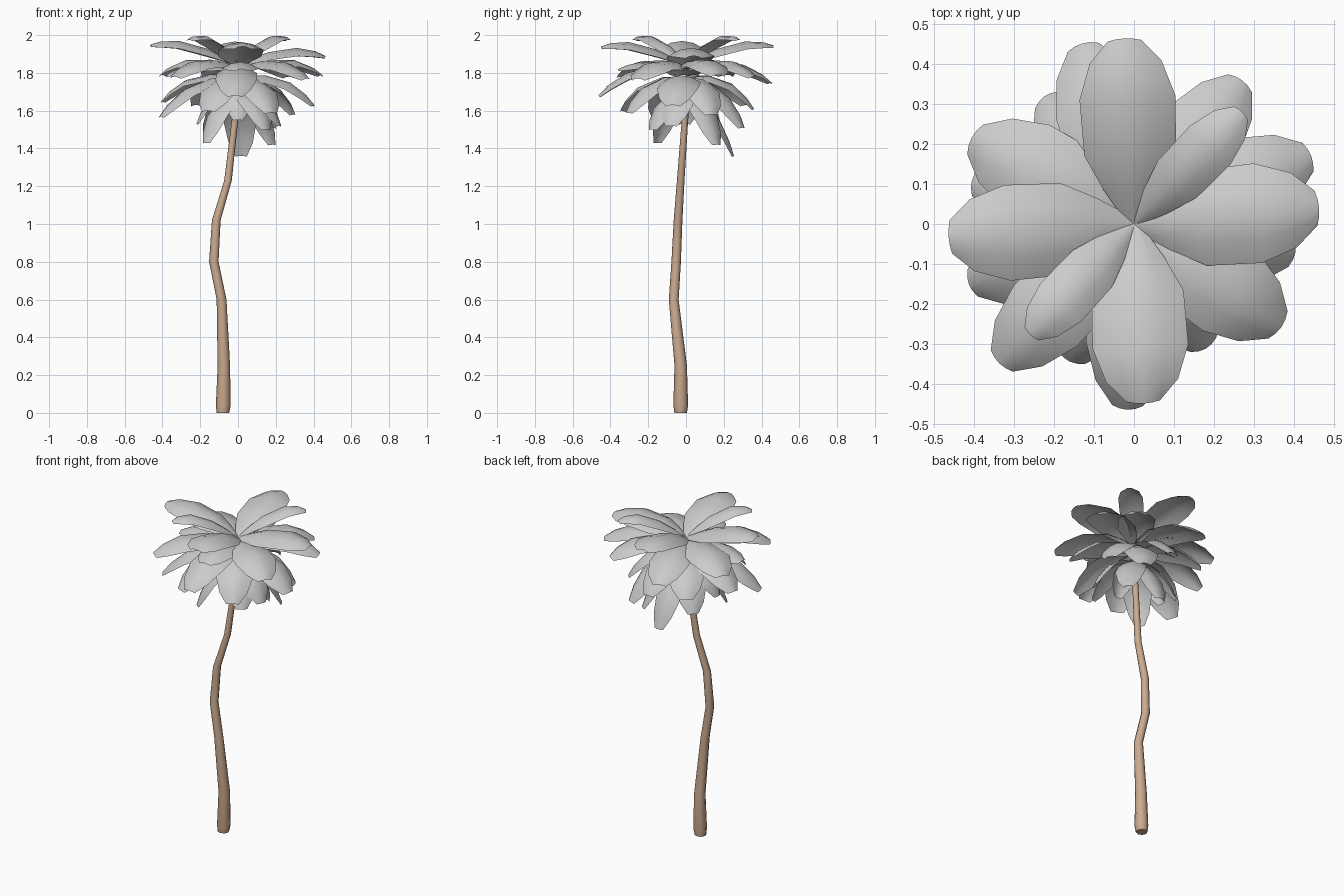
import bpy, math
from mathutils import Vector

if "Cube" in bpy.data.objects:
    bpy.data.objects.remove(bpy.data.objects["Cube"])


def material(name, rgb):
    m = bpy.data.materials.new(name)
    m.use_nodes = True
    m.diffuse_color = (*rgb, 1)
    m.node_tree.nodes["Principled BSDF"].inputs["Base Color"].default_value = (*rgb, 1)
    return m


BARK = material("light_brown_bark", (0.6, 0.41, 0.28))
LEAF = material("pale_grey_leaf", (0.6, 0.6, 0.6))


def build(name, verts, faces, mat):
    mesh = bpy.data.meshes.new(name)
    mesh.from_pydata(verts, [], faces)
    mesh.materials.append(mat)
    mesh.update()
    ob = bpy.data.objects.new(name, mesh)
    bpy.context.collection.objects.link(ob)
    bpy.ops.object.select_all(action="DESELECT")
    ob.select_set(True)
    bpy.context.view_layer.objects.active = ob
    bpy.ops.object.shade_smooth_by_angle(angle=math.radians(60))


def grid_faces(rows, cols, closed=False):
    faces = []
    for r in range(rows - 1):
        for c in range(cols if closed else cols - 1):
            d = (c + 1) % cols
            faces.append((r * cols + c, r * cols + d, (r + 1) * cols + d, (r + 1) * cols + c))
    return faces


# Trunk: bent, tapering tube given as x, y, z, radius
path = [(-.08, -.028, 0, .033), (-.078, -.028, .04, .039), (-.075, -.028, .25, .033),
        (-.087, -.065, .6, .026), (-.128, -.052, .8, .025), (-.115, -.042, 1.02, .023),
        (-.053, -.028, 1.23, .02), (-.015, -.005, 1.56, .017), (0, 0, 1.78, .012)]
SIDES = 8
ring = [(x + r * math.cos(math.tau * i / SIDES), y + r * math.sin(math.tau * i / SIDES), z)
        for x, y, z, r in path for i in range(SIDES)]
caps = [tuple(reversed(range(SIDES))), tuple(range(len(ring) - SIDES, len(ring)))]
build("trunk", ring, grid_faces(len(path), SIDES, True) + caps, BARK)

# Leaf outline: position along the spine, share of the full width
OUTLINE = [(0, .15), (.14, .6), (.3, .96), (.62, 1), (.86, .75), (1, .35)]


def leaf(name, azimuth, reach, base_z, tip_z, width, lift):
    a = math.radians(azimuth)
    out, side = Vector((math.cos(a), math.sin(a), 0)), Vector((-math.sin(a), math.cos(a), 0))
    up = Vector((0, 0, 1))
    p0 = up * base_z
    p2 = out * reach + up * tip_z
    p1 = (p0 + p2) / 2 + (up + out * .4) * lift
    verts = []
    for t, share in OUTLINE:
        spine = p0 * (1 - t) ** 2 + p1 * 2 * t * (1 - t) + p2 * t * t
        tangent = ((p1 - p0) * (1 - t) + (p2 - p1) * t).normalized()
        normal = tangent.cross(side).normalized()
        for s in (-1, -.5, 0, .5, 1):
            half = width * share / 2
            verts.append(spine + side * s * half - normal * s * s * half * .35)
    build(name, verts, grid_faces(len(OUTLINE), 5), LEAF)


# Crown tiers: base height, lift, then azimuth, reach, tip height, width per leaf
TIERS = {
    "top_leaf": (1.84, .13, [(5, .465, 1.89, .25), (93, .465, 1.945, .24),
                             (184, .465, 1.95, .24), (273, .45, 1.94, .24)]),
    "crest_leaf": (1.84, .154, [(46, .39, 1.975, .14), (227, .38, 1.975, .14)]),
    "middle_leaf": (1.82, .14, [(21, .475, 1.79, .22), (325, .45, 1.77, .24), (152, .46, 1.79, .24),
                                (226, .485, 1.78, .22), (53, .45, 1.78, .21), (106, .47, 1.75, .23),
                                (268, .465, 1.68, .22)]),
    "inner_leaf": (1.82, .08, [(273, .36, 1.82, .2), (182, .38, 1.79, .2)]),
    "lower_leaf": (1.77, .14, [(200, .44, 1.57, .21), (350, .41, 1.63, .22), (165, .42, 1.65, .21),
                               (125, .39, 1.63, .21), (300, .36, 1.59, .21), (60, .35, 1.51, .2),
                               (245, .38, 1.6, .21), (25, .33, 1.58, .2), (88, .36, 1.61, .2)]),
    "hanging_leaf": (1.7, .12, [(86, .255, 1.36, .17), (222, .235, 1.43, .16), (42, .25, 1.42, .17),
                                (270, .15, 1.55, .15), (310, .24, 1.5, .18), (340, .24, 1.52, .18),
                                (182, .22, 1.53, .17), (135, .24, 1.47, .18)]),
}
for name, (base_z, lift, leaves) in TIERS.items():
    for i, (azimuth, reach, tip_z, width) in enumerate(leaves):
        leaf(f"{name}_{i + 1}", azimuth, reach, base_z, tip_z, width, lift)
